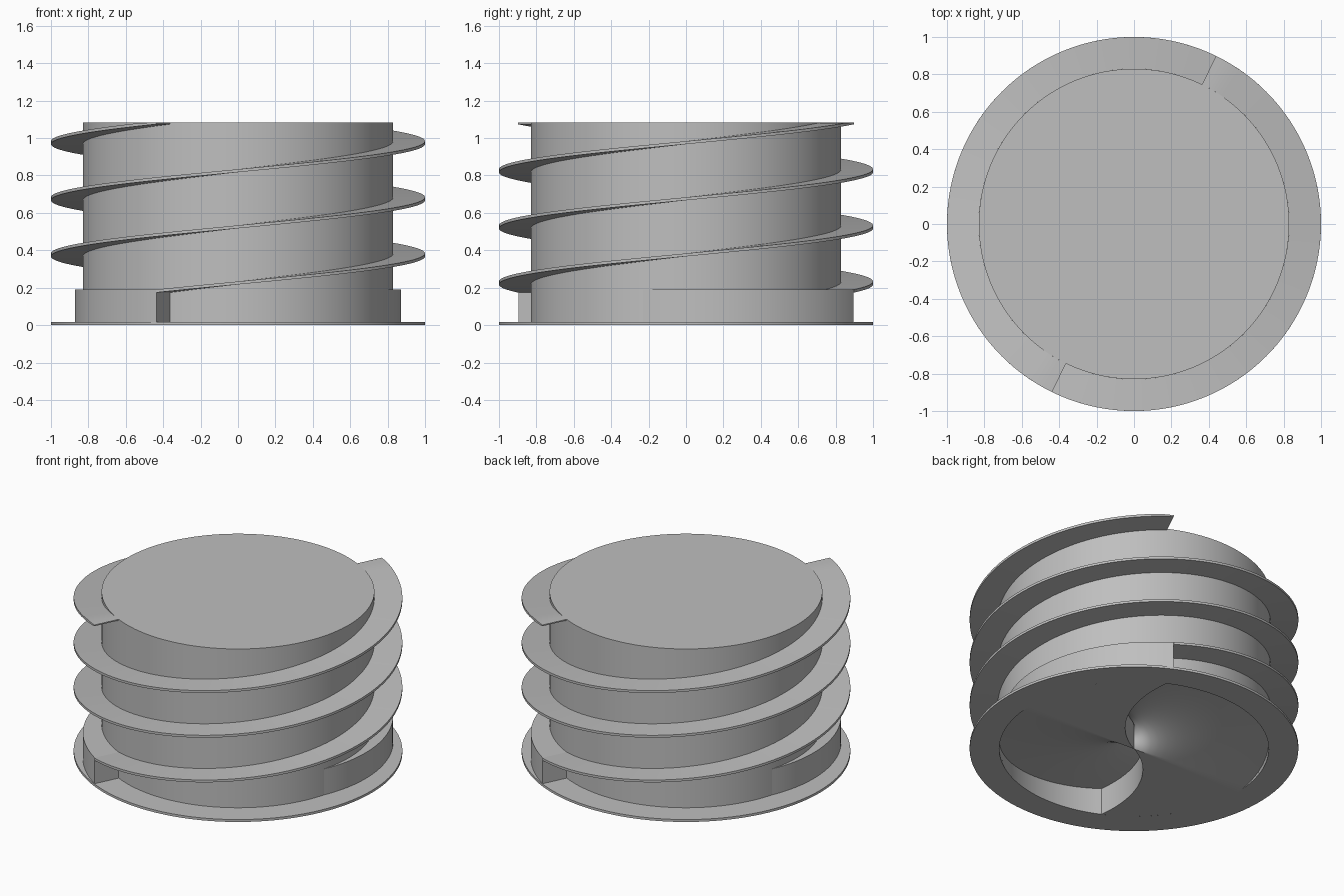
import bpy
import bmesh
from math import cos, sin, radians

cube = bpy.data.objects.get("Cube")
if cube:
    bpy.data.objects.remove(cube, do_unlink=True)

grey = bpy.data.materials.new("plain grey")
grey.use_nodes = True
COLOUR = (0.52, 0.52, 0.52, 1)
grey.diffuse_color = COLOUR
grey.node_tree.nodes["Principled BSDF"].inputs["Base Color"].default_value = COLOUR

CORE, RIM, MOUTH = 0.83, 1.0, 0.82     # radii
PLATE, LIP, TOP = 0.016, 0.19, 1.082   # heights
START, EDGE = -116, -3                 # angles of blade start and ramp foot
PITCH = 0.6 / 360                      # rise per degree
ROOF = 0.18


def polar(r, a, z):
    return (r * cos(radians(a)), r * sin(radians(a)), z)


def lerp(a, b, t):
    return a + (b - a) * t


def build(name, patches):
    """Join parametric patches (function, columns, rows) into one object."""
    bm = bmesh.new()
    for fn, nu, nv in patches:
        grid = [[bm.verts.new(fn(i / nu, j / nv)) for j in range(nv + 1)]
                for i in range(nu + 1)]
        for i in range(nu):
            for j in range(nv):
                bm.faces.new((grid[i][j], grid[i + 1][j],
                              grid[i + 1][j + 1], grid[i][j + 1]))
    bmesh.ops.remove_doubles(bm, verts=bm.verts, dist=0.00001)
    mesh = bpy.data.meshes.new(name)
    bm.to_mesh(mesh)
    bm.free()
    mesh.materials.append(grey)
    obj = bpy.data.objects.new(name, mesh)
    bpy.context.collection.objects.link(obj)
    bpy.ops.object.select_all(action='DESELECT')
    obj.select_set(True)
    bpy.context.view_layer.objects.active = obj
    bpy.ops.object.shade_smooth_by_angle(angle=radians(30))
    return obj


# Core cylinder with a flat cap
build("core", [
    (lambda u, v: polar(CORE, 360 * u, lerp(PLATE, TOP, v)), 128, 1),
    (lambda u, v: polar(CORE * u, 360 * v, TOP), 1, 128),
])

# Rim of the base plate
build("base_plate_rim", [
    (lambda u, v: polar(lerp(MOUTH, RIM, v), 360 * u, 0), 128, 1),
    (lambda u, v: polar(RIM, 360 * u, PLATE * v), 128, 1),
    (lambda u, v: polar(lerp(MOUTH, RIM, u), 360 * v, PLATE), 1, 128),
])


def curl(r):
    """Angle of the curved cutting wall at a given radius."""
    return START - 38 * (1 - r / MOUTH)


# Underside: two ramped mouths between two flat sectors
def underside(turn):
    def roof(u, v):
        r = MOUTH * v
        return polar(r, turn + lerp(curl(r), EDGE, u), ROOF * (1 - u))

    def flat(u, v):
        r = MOUTH * v
        return polar(r, turn + lerp(EDGE, curl(r) + 180, u), 0)

    def cutting_wall(u, v):
        r = MOUTH * v
        return polar(r, turn + curl(r), ROOF * u)

    def outer_wall(u, v):
        return polar(MOUTH, turn + lerp(START, EDGE, v), ROOF * (1 - v) * u)

    return [(roof, 40, 16), (flat, 24, 16), (cutting_wall, 1, 16),
            (outer_wall, 1, 40)]


# Helical blade, trimmed flush with the cap
def blade(turn):
    def point(r, t, drop):
        z = LIP + PITCH * 540 * t - drop
        return polar(r, turn + START + 540 * t, min(z, TOP - drop * 0.1))

    return [
        (lambda u, v: point(lerp(CORE, RIM, u), v, 0), 1, 192),
        (lambda u, v: point(lerp(CORE, RIM, v), u, PLATE), 192, 1),
        (lambda u, v: point(RIM, u, PLATE * (1 - v)), 192, 1),
        (lambda u, v: point(lerp(CORE, RIM, v), 1, PLATE * (1 - u)), 1, 1),
        (lambda u, v: point(lerp(CORE, RIM, u), 0, PLATE * (1 - v)), 1, 1),
    ]


# Spiral shoulder that swells from the core to the rim under each blade start
def shoulder(turn):
    def point(t, outward, z):
        r = lerp(CORE, lerp(CORE, RIM - 0.003, t), outward)
        return polar(r, turn + START - 80 * (1 - t), lerp(PLATE, LIP, z))

    return [
        (lambda u, v: point(u, 1, v), 32, 1),
        (lambda u, v: point(v, u, 1), 1, 32),
        (lambda u, v: point(1, v, u), 1, 1),
    ]


for side, turn in (("front", 0), ("back", 180)):
    build(side + "_mouth", underside(turn))
    build(side + "_blade", blade(turn))
    build(side + "_shoulder", shoulder(turn))
